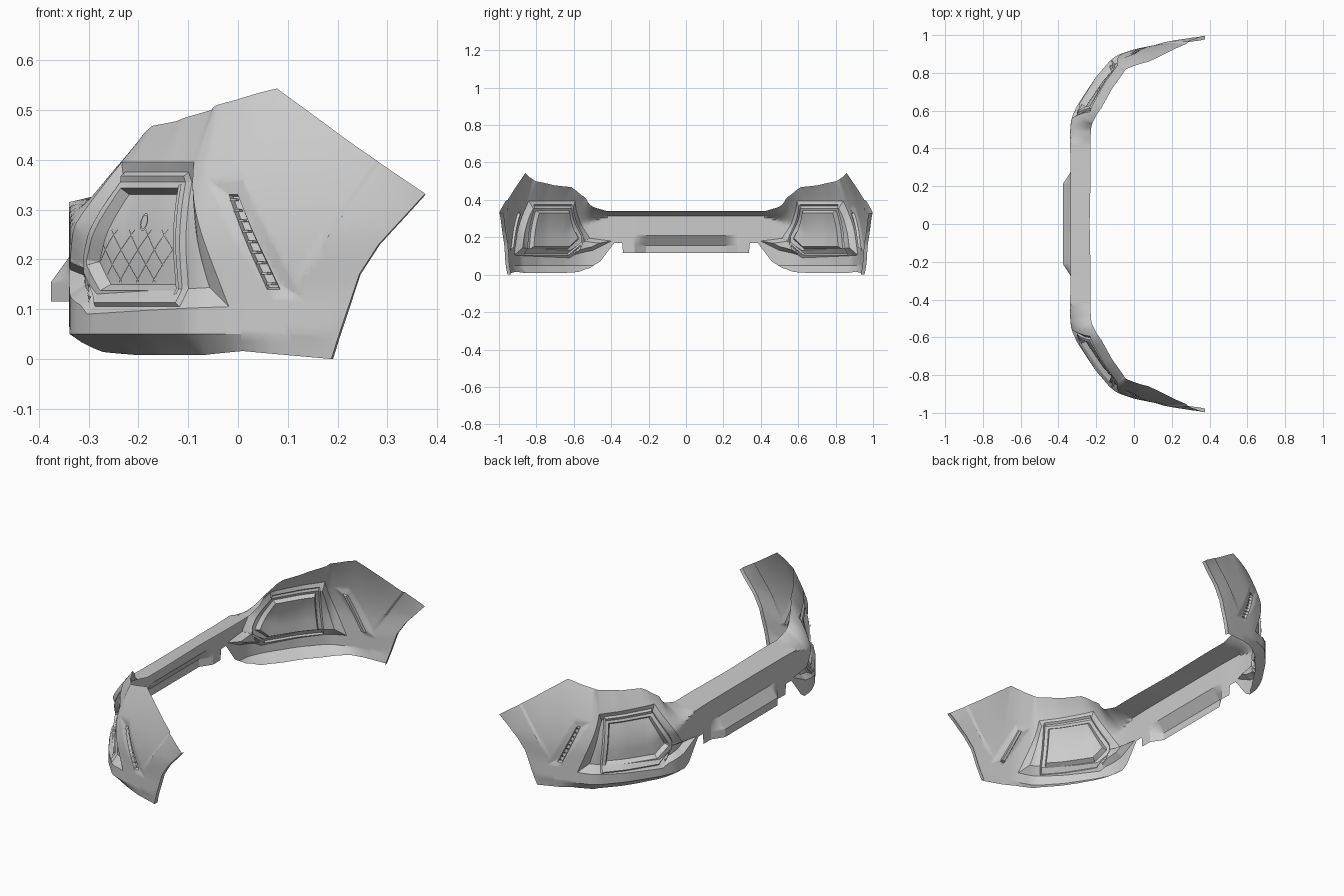
import bpy, bmesh, math
from mathutils import Vector

cube = bpy.data.objects.get("Cube")
if cube:
    bpy.data.objects.remove(cube, do_unlink=True)

mat = bpy.data.materials.new("light_grey_plastic")
mat.use_nodes = True
GREY = (0.6, 0.6, 0.6, 1)
mat.diffuse_color = GREY
mat.node_tree.nodes["Principled BSDF"].inputs["Base Color"].default_value = GREY


def interp(t, table):
    if t <= table[0][0]:
        return table[0][1]
    for (a, va), (b, vb) in zip(table, table[1:]):
        if t <= b:
            return va + (vb - va) * (t - a) / (b - a)
    return table[-1][1]


# Plan contour of one half; u = x + y + 0.34 runs from the centre to the wheel arch
PLAN = [(-.335, -.3), (-.335, .3), (-.34, .45), (-.335, .55), (-.3, .63), (-.2, .78),
        (-.1, .89), (0, .925), (.2, .965), (.375, .99), (.5, 1.005)]
PLAN_X = [(x + y + .34, x) for x, y in PLAN]
PLAN_Y = [(x + y + .34, y) for x, y in PLAN]
TOP = [(0, .34), (.42, .34), (.5, .36), (.62, .42), (.75, .468), (.9, .478), (1.17, .51),
       (1.34, .543), (1.705, .333)]
BOTTOM = [(0, .115), (.34, .115), (.345, .17), (.385, .17), (.46, .07), (.52, .035), (.62, .014),
          (.8, .008), (1.15, .008), (1.27, .016), (1.488, 0), (1.52, .08), (1.555, .17),
          (1.6, .23), (1.705, .33)]
LEAN = [(0, .1), (.5, .11), (.75, .115), (1, .1), (1.17, .085), (1.34, .08), (1.6, .02), (1.7, 0)]
LEAN_START = [(.42, .315), (.6, .25), (.75, .2)]
LEAN_POWER = [(.42, 1), (.65, 1.8)]
TUCK = [(.42, 0), (.5, .055), (1.1, .05), (1.35, .008)]

# Convex feature outlines in (u, z), clockwise, each with a depth ramp over signed distance
POCKET = [(.52, .2), (.67, .395), (1.09, .395), (1.24, .105), (.66, .09), (.52, .15)]
RIM = [(.57, .21), (.7, .375), (1.05, .375), (1.09, .105), (.68, .105), (.57, .17)]
WEDGE = [(.4, .18), (.56, .2), (.66, .1), (.5, .13)]
SCOOP = [(1.17, .36), (1.27, .36), (1.42, .12), (1.35, .12)]
SLOT = [(1.23, .33), (1.255, .33), (1.365, .14), (1.335, .14)]
POCKET_RAMP = [(-.04, -.03), (0, 0)]
RIM_RAMP = [(-.045, -.012), (-.032, .012), (-.008, .012), (0, 0)]
WEDGE_RAMP = [(-.02, -.03), (0, 0)]
SCOOP_RAMP = [(-.03, -.008), (0, 0)]
SLOT_RAMP = [(-.004, -.014), (0, 0)]
FEATURES = [(POCKET, POCKET_RAMP), (RIM, RIM_RAMP), (WEDGE, WEDGE_RAMP),
            (SCOOP, SCOOP_RAMP), (SLOT, SLOT_RAMP)]
FLARE_A, FLARE_B = Vector((1.4, .16)), Vector((1.59, .4))
FLARE_N = Vector((FLARE_B.y - FLARE_A.y, FLARE_A.x - FLARE_B.x)).normalized()


def sides(poly):
    for i, a in enumerate(poly):
        b = poly[(i + 1) % len(poly)]
        yield Vector(a), Vector((a[1] - b[1], b[0] - a[0])).normalized()


SIDES = {id(p): list(sides(p)) for p, _ in FEATURES}


def inside(poly, u, z):
    p = Vector((u, z))
    return max((p - a).dot(n) for a, n in SIDES[id(poly)])


def depth(u, z):
    d = {id(p): interp(inside(p, u, z), ramp) for p, ramp in FEATURES}
    w = min(d[id(POCKET)], d[id(WEDGE)]) + d[id(RIM)] + d[id(SCOOP)] + d[id(SLOT)]
    w += .04 * interp(u, [(.22, 1), (.28, 0)]) * interp(z, [(.155, 1), (.21, 0)])
    s = (Vector((u, z)) - FLARE_A).dot(FLARE_N)
    return w + interp(s, [(0, 0), (.012, .008)]) * interp(z, [(.14, 0), (.26, 1)])


def contour(u):
    steps = [u + k * .012 for k in range(-3, 4)]
    return Vector((sum(interp(s, PLAN_X) for s in steps), sum(interp(s, PLAN_Y) for s in steps))) / 7


def place(u, z, lift):
    c = contour(u)
    t = (contour(u + .01) - contour(u - .01)).normalized()
    start = interp(u, LEAN_START)
    rise = max(0, z - start) / max(.02, interp(u, TOP) - start)
    off = interp(u, LEAN) * min(1, rise) ** interp(u, LEAN_POWER)
    off += interp(u, TUCK) * interp(z, [(.01, 1), (.05, 0)])
    off -= depth(u, z) + lift
    return Vector((c.x + t.y * off, c.y - t.x * off, z))


def finish(name, bm):
    # Wrap the flat layout onto the curved body and mirror it
    for v in bm.verts:
        v.co = place(*v.co)
    me = bpy.data.meshes.new(name)
    bm.to_mesh(me)
    bm.free()
    ob = bpy.data.objects.new(name, me)
    bpy.context.collection.objects.link(ob)
    me.materials.append(mat)
    bpy.ops.object.select_all(action='DESELECT')
    ob.select_set(True)
    bpy.context.view_layer.objects.active = ob
    bpy.ops.object.shade_smooth_by_angle(angle=math.radians(28))
    mod = ob.modifiers.new("Mirror", 'MIRROR')
    mod.use_axis = (False, True, False)
    return ob


def cut(bm, point, normal, near):
    faces = [f for f in bm.faces if near(f.calc_center_median())]
    geom = set(faces)
    for f in faces:
        geom.update(f.verts)
        geom.update(f.edges)
    bmesh.ops.bisect_plane(bm, geom=list(geom), dist=1e-5, plane_co=(point[0], point[1], 0),
                           plane_no=(normal[0], normal[1], 0))


# Shell: flat sheet between the lower and upper outlines
bm = bmesh.new()
us = sorted({round(i * .0155, 4) for i in range(110)} | {k for k, _ in TOP + BOTTOM} | {.22, .28})
ROWS = 24
grid = []
for u in us:
    lo, hi = interp(u, BOTTOM), interp(u, TOP)
    grid.append([bm.verts.new((u, lo + (hi - lo) * j / ROWS, 0)) for j in range(ROWS + 1)])
for a, b in zip(grid, grid[1:]):
    for j in range(ROWS):
        bm.faces.new((a[j], a[j + 1], b[j + 1], b[j]))

# Return lip along the wheel arch
arch = [e for e in (bm.edges.get((a[0], b[0])) for a, b in zip(grid, grid[1:]))
        if min(v.co.x for v in e.verts) > 1.48]
lip = bmesh.ops.extrude_edge_only(bm, edges=arch)["geom"]
for v in lip:
    if isinstance(v, bmesh.types.BMVert):
        v.co.z = -.02

# Crease lines for the body profile, pockets, vent and arch flare
for z in (.155, .21, .315):
    cut(bm, (0, z), (0, 1), lambda c: c.x < .5)
cut(bm, (0, .05), (0, 1), lambda c: .4 < c.x < 1.45)
for poly, ramp in FEATURES:
    side = SIDES[id(poly)]
    for i, (a, n) in enumerate(side):
        near = lambda c: inside(poly, c.x, c.y) < .03
        for d, _ in ramp:
            cut(bm, a + n * d, n, near)
        m = n - side[i - 1][1]
        cut(bm, a, m, lambda c: (c.xy - a).length < .08)
for d in (0, .012):
    cut(bm, FLARE_A + FLARE_N * d, FLARE_N, lambda c: c.x > 1.35 and c.y > .12)
finish("bumper_shell", bm)


def ribbon(bm, p, q, width, lift, keep=lambda u, z: True, n=40):
    p, q = Vector(p), Vector(q)
    d = (q - p).normalized()
    s = Vector((-d.y, d.x)) * width / 2
    for i in range(n):
        a, b = p.lerp(q, i / n), p.lerp(q, (i + 1) / n)
        if keep(*a) and keep(*b):
            bm.faces.new([bm.verts.new((*c, lift)) for c in (a - s, a + s, b + s, b - s)])


# Diamond lattice lines and round cap on the pocket panel
bm = bmesh.new()
on_panel = lambda u, z: inside(RIM, u, z) < -.048 and z < .26
for k in range(10):
    u = .45 + k * .085
    ribbon(bm, (u, .13), (u + .2, .27), .003, .002, on_panel)
    ribbon(bm, (u, .13), (u - .2, .27), .003, .002, on_panel)
ring = [(.85 + .016 * math.cos(k * math.pi / 8), .275 + .016 * math.sin(k * math.pi / 8))
        for k in range(17)]
for p, q in zip(ring, ring[1:]):
    ribbon(bm, p, q, .005, .005, n=1)
finish("pocket_lattice", bm)

# Slim bead beside the pocket panel
bm = bmesh.new()
ribbon(bm, (1.03, .35), (1.066, .13), .012, .005)
finish("pocket_bead", bm)

# Cross bars in the side vent
bm = bmesh.new()
for k in range(9):
    f = (k + .5) / 9
    u, z = 1.242 + .108 * f, .33 - .19 * f
    ribbon(bm, (u - .011, z), (u + .011, z), .005, .008, n=2)
finish("vent_bars", bm)
